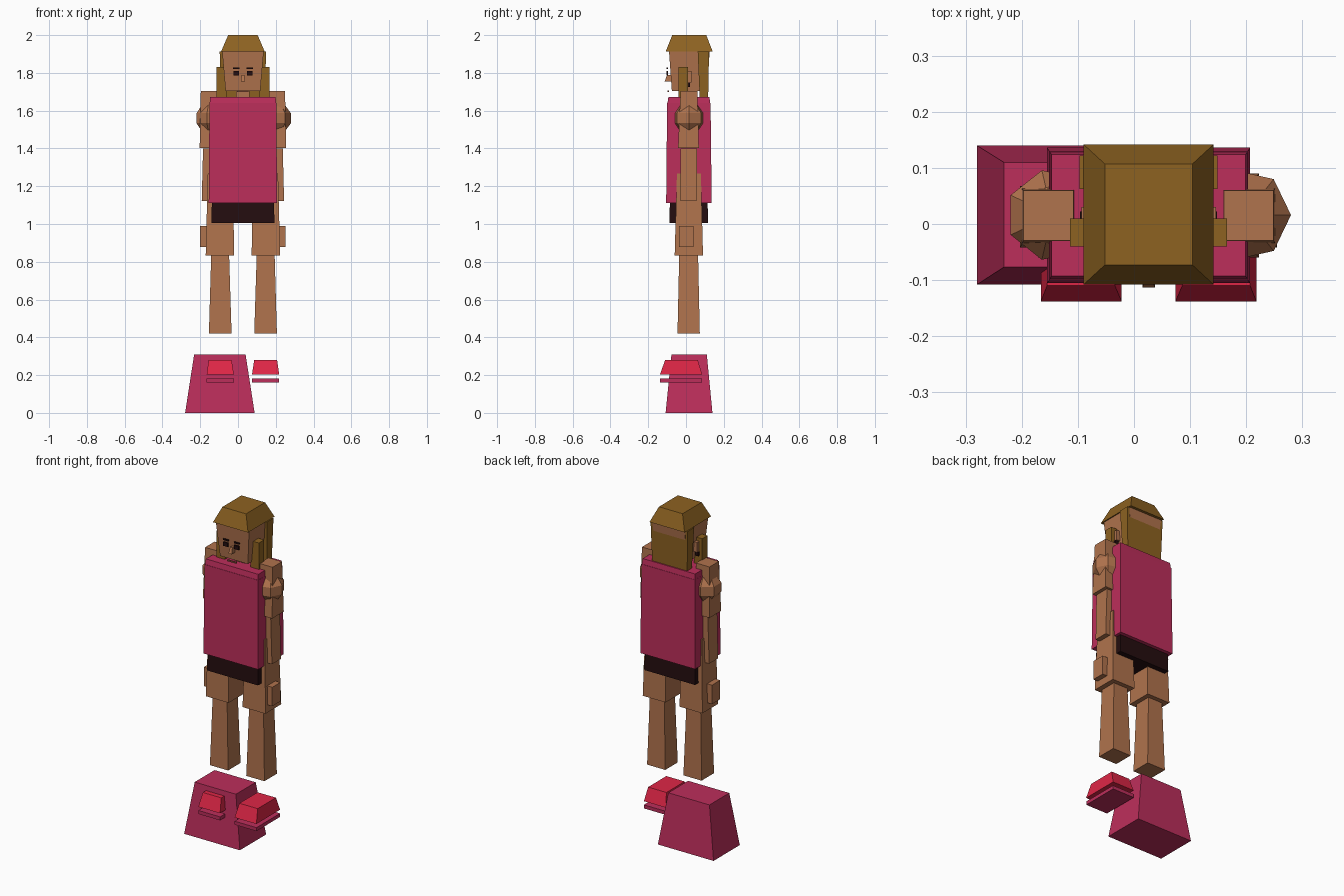
import bpy, bmesh, math

CX = 0.026  # the figure's own mirror axis, slightly right of the origin


def material(name, r, g, b):
    def lin(c):
        c /= 255
        return c / 12.92 if c <= 0.04045 else ((c + 0.055) / 1.055) ** 2.4
    m = bpy.data.materials.new(name)
    m.diffuse_color = (lin(r), lin(g), lin(b), 1)
    return m


SKIN = material("tan skin", 176, 115, 77)
HAIR = material("golden brown hair", 141, 98, 33)
PINK = material("deep pink", 188, 46, 91)
RED = material("shoe red", 222, 38, 70)
DARK = material("dark brown", 36, 13, 15)
LIP = material("lip brown", 140, 80, 60)


def finish(name, bm, mat):
    bmesh.ops.recalc_face_normals(bm, faces=bm.faces)
    me = bpy.data.meshes.new(name)
    bm.to_mesh(me)
    bm.free()
    me.materials.append(mat)
    ob = bpy.data.objects.new(name, me)
    bpy.context.collection.objects.link(ob)
    return ob


def block(name, mat, z0, z1, low, high=None, side=1):
    """Tapered box; low and high are (x0, x1, y0, y1) around the figure axis."""
    bm = bmesh.new()
    rings = []
    for z, (x0, x1, y0, y1) in ((z0, low), (z1, high or low)):
        rings.append([bm.verts.new((CX + side * x, y, z))
                      for x, y in ((x0, y0), (x1, y0), (x1, y1), (x0, y1))])
    a, b = rings
    bm.faces.new(a)
    bm.faces.new(b)
    for i in range(4):
        j = (i + 1) % 4
        bm.faces.new((a[i], a[j], b[j], b[i]))
    return finish(name, bm, mat)


def pair(name, mat, z0, z1, low, high=None):
    for label, s in (("left", -1), ("right", 1)):
        block(f"{label}_{name}", mat, z0, z1, low, high, s)


# Head and hair
block("head", SKIN, 1.705, 1.915, (-0.092, 0.092, -0.075, 0.108), (-0.11, 0.11, -0.09, 0.126))
block("neck", SKIN, 1.60, 1.71, (-0.036, 0.036, -0.02, 0.055))
block("hair_cap", HAIR, 1.912, 2.0, (-0.116, 0.116, -0.108, 0.142), (-0.078, 0.078, -0.073, 0.107))
block("back_hair", HAIR, 1.66, 1.912, (-0.115, 0.115, 0.073, 0.117), (-0.123, 0.123, 0.062, 0.122))
pair("hair_lock", HAIR, 1.66, 1.83, (0.085, 0.14, -0.04, 0.01))
pair("ear", SKIN, 1.75, 1.81, (0.09, 0.12, 0.0, 0.03))
pair("earring", DARK, 1.725, 1.75, (0.10, 0.122, 0.003, 0.022))

# Face, set just in front of the head
pair("eye", DARK, 1.787, 1.81, (0.021, 0.051, -0.104, -0.095))
pair("eyebrow", DARK, 1.821, 1.829, (0.019, 0.053, -0.104, -0.096))
block("nose", SKIN, 1.755, 1.79, (-0.011, 0.011, -0.113, -0.08), (-0.007, 0.007, -0.1, -0.08))
block("mouth", LIP, 1.699, 1.707, (-0.03, 0.03, -0.098, -0.089))

# Shirt and shorts
block("shirt", PINK, 1.11, 1.64, (-0.181, 0.181, -0.105, 0.136), (-0.177, 0.177, -0.1, 0.13))
block("shirt_collar", PINK, 1.64, 1.672, (-0.176, 0.176, -0.098, 0.128), (-0.173, 0.173, -0.093, 0.124))
block("shorts", DARK, 1.005, 1.13, (-0.167, 0.167, -0.088, 0.117), (-0.164, 0.164, -0.085, 0.114))

# Arms and hands
pair("upper_arm", SKIN, 1.403, 1.703, (0.126, 0.229, -0.042, 0.068), (0.134, 0.223, -0.029, 0.06))
pair("forearm", SKIN, 1.122, 1.40, (0.13, 0.218, -0.028, 0.056), (0.13, 0.211, -0.03, 0.058))
pair("hand", SKIN, 0.877, 0.99, (0.14, 0.226, -0.037, 0.04))

# Faceted muscle balls, same orientation on both arms
for label, s in (("left", -1), ("right", 1)):
    bm = bmesh.new()
    bmesh.ops.create_uvsphere(bm, u_segments=7, v_segments=5, radius=0.086)
    right = max(bm.verts, key=lambda v: v.co.x)
    turn = -math.atan2(right.co.y, right.co.x)
    c, n = math.cos(turn), math.sin(turn)
    for v in bm.verts:  # aim one corner at +x
        x, y, z = v.co
        v.co = (c * x - n * y + CX + s * 0.172, n * x + c * y + 0.016, z + 1.56)
    finish(f"{label}_arm_muscle", bm, SKIN)

# Legs and shoes
pair("thigh", SKIN, 0.833, 1.268, (0.046, 0.197, -0.06, 0.09), (0.054, 0.186, -0.048, 0.079))
pair("shin", SKIN, 0.42, 0.833, (0.06, 0.18, -0.045, 0.073), (0.073, 0.168, -0.036, 0.064))
pair("shoe", RED, 0.203, 0.281, (0.048, 0.192, -0.138, 0.086), (0.06, 0.181, -0.11, 0.062))
pair("shoe_sole", PINK, 0.16, 0.181, (0.048, 0.192, -0.137, 0.086))

# Pedestal block, off to one side
block("pedestal", PINK, 0.0, 0.31, (-0.306, 0.062, -0.108, 0.14), (-0.258, 0.014, -0.077, 0.11))
